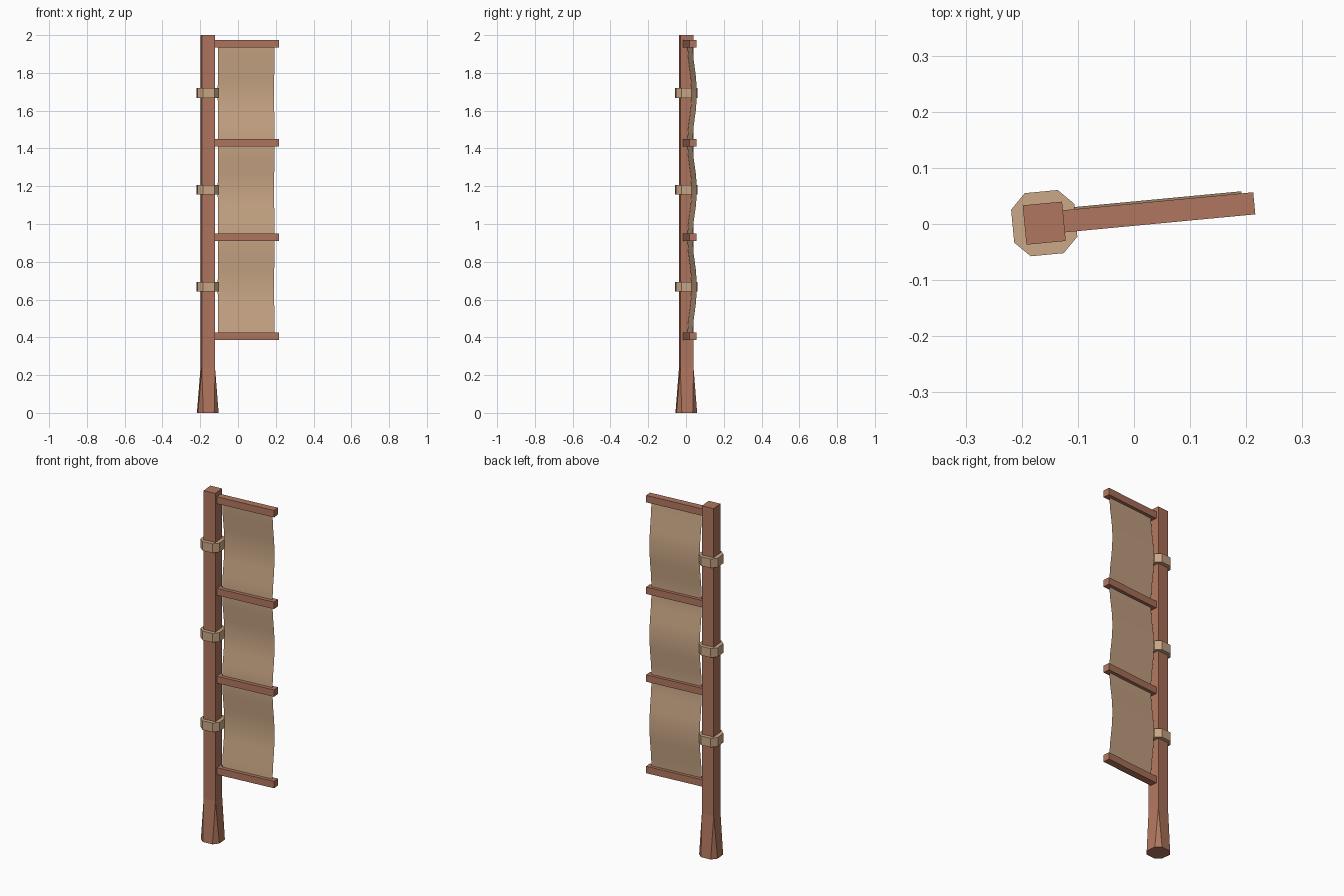
import bpy, bmesh, math
from mathutils import Matrix

if "Cube" in bpy.data.objects:
    bpy.data.objects.remove(bpy.data.objects["Cube"])

# Whole banner is turned slightly about the pole axis
FRAME = Matrix.Translation((-0.16, 0.0015, 0)) @ Matrix.Rotation(math.radians(5.4), 4, 'Z')


def material(name, color):
    m = bpy.data.materials.new(name)
    m.diffuse_color = (*color, 1)
    m.use_nodes = True
    m.node_tree.nodes["Principled BSDF"].inputs["Base Color"].default_value = m.diffuse_color
    return m


wood = material("red_brown_wood", (0.434, 0.181, 0.112))
tan = material("tan_cloth", (0.597, 0.392, 0.242))


def finish(bm, name, mat, smooth=False, closed=True):
    if closed:
        bmesh.ops.recalc_face_normals(bm, faces=bm.faces)
    bm.transform(FRAME)
    me = bpy.data.meshes.new(name)
    bm.to_mesh(me)
    bm.free()
    me.materials.append(mat)
    for p in me.polygons:
        p.use_smooth = smooth
    ob = bpy.data.objects.new(name, me)
    bpy.context.collection.objects.link(ob)
    return ob


def octagon(r, f):
    # square of half size r with corners cut, flats of half length f
    return [(f, -r), (r, -f), (r, f), (f, r), (-f, r), (-r, f), (-r, -f), (-f, -r)]


def ring(bm, pts, z):
    return [bm.verts.new((x, y, z)) for x, y in pts]


def bridge(bm, a, b):
    n = len(a)
    for i in range(n):
        j = (i + 1) % n
        bm.faces.new((a[i], a[j], b[j], b[i]))


# Pole: square shaft flaring to an octagonal foot
bm = bmesh.new()
s = 0.0352
foot = ring(bm, octagon(0.055, 0.029), 0)
neck = ring(bm, octagon(s, s), 0.24)
top = ring(bm, octagon(s, s), 2.0)
bridge(bm, foot, neck)
bridge(bm, neck, top)
bm.faces.new(foot)
bm.faces.new(top)
bmesh.ops.remove_doubles(bm, verts=bm.verts, dist=1e-5)
finish(bm, "pole", wood)

# Tan wrappings around the pole
for i, z in enumerate((0.668, 1.181, 1.693)):
    bm = bmesh.new()
    pts = octagon(0.0565, 0.0295)
    lo, hi = ring(bm, pts, z - 0.026), ring(bm, pts, z + 0.026)
    bridge(bm, lo, hi)
    bm.faces.new(lo)
    bm.faces.new(hi)
    finish(bm, f"pole_band_{i + 1}", tan)

# Cross bars
BARS = (0.406, 0.929, 1.431, 1.955)
for i, z in enumerate(BARS):
    bm = bmesh.new()
    x0, x1, t = 0.03, 0.376, 0.0395
    bmesh.ops.create_cube(bm, size=1, matrix=Matrix.Translation(((x0 + x1) / 2, 0, z))
                          @ Matrix.Diagonal((x1 - x0, t, t, 1)))
    finish(bm, f"cross_bar_{i + 1}", wood)

# Cloth hung between the bars, each panel bulging backwards
bm = bmesh.new()
N = 6
prof = []
for a, b in zip(BARS, BARS[1:]):
    for k in range(N):
        u = k / N
        prof.append((0.0235 * (1 - math.cos(2 * math.pi * u)) / 2, a + (b - a) * u))
prof.append((0, BARS[-1]))
rows = [(bm.verts.new((0.055, y, z)), bm.verts.new((0.355, y, z))) for y, z in prof]
for p, q in zip(rows, rows[1:]):
    bm.faces.new((p[0], p[1], q[1], q[0]))
finish(bm, "banner_cloth", tan, smooth=True, closed=False)
